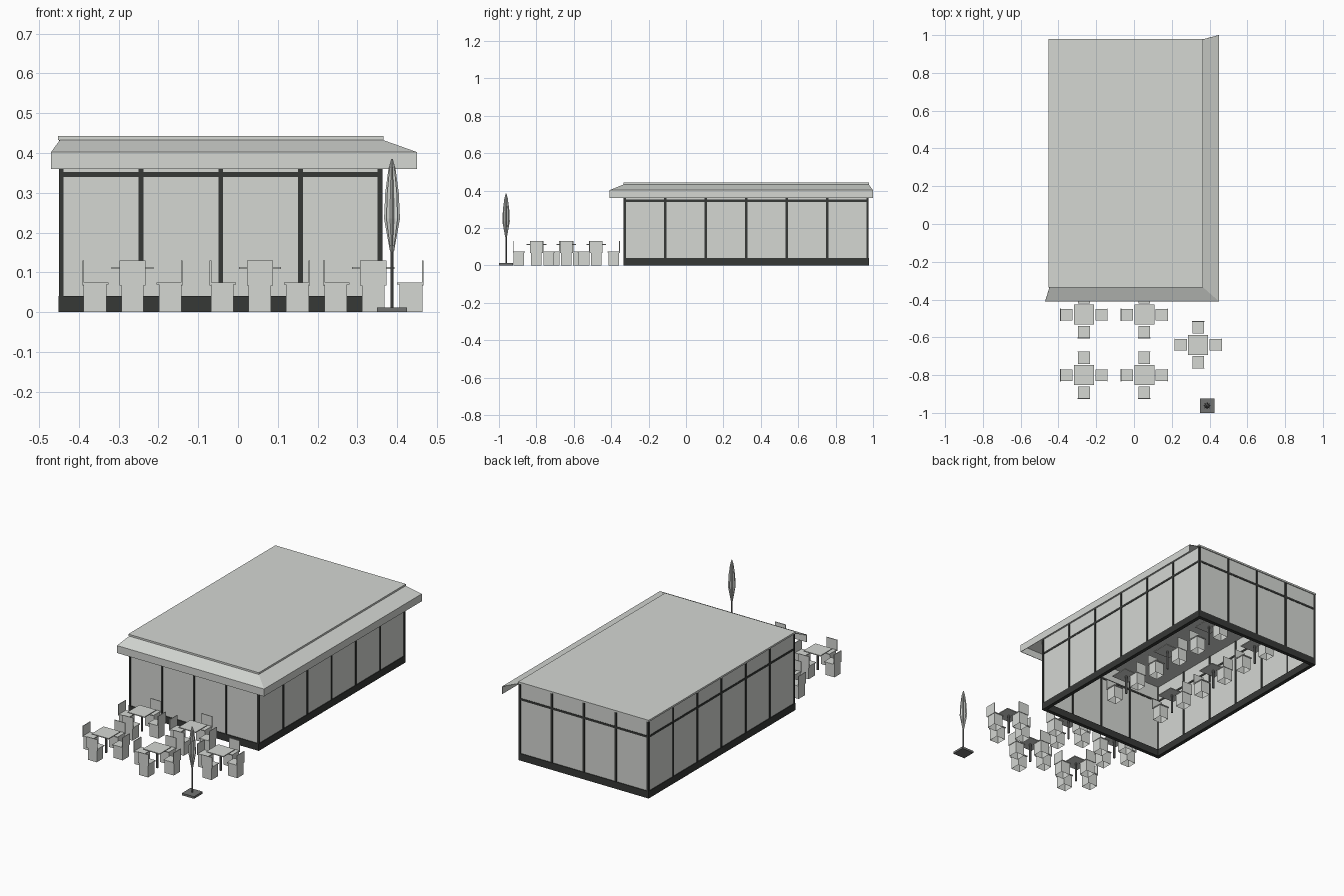
import bpy, bmesh, math
from mathutils import Matrix, Vector

if "Cube" in bpy.data.objects:
    bpy.data.objects.remove(bpy.data.objects["Cube"], do_unlink=True)


def material(name, rgb):
    m = bpy.data.materials.new(name)
    m.use_nodes = True
    m.diffuse_color = (*rgb, 1)
    m.node_tree.nodes["Principled BSDF"].inputs["Base Color"].default_value = (*rgb, 1)
    return m


LIGHT = material("light grey", (0.66, 0.68, 0.65))
DARK = material("charcoal", (0.037, 0.04, 0.037))
METAL = material("mid grey", (0.17, 0.175, 0.17))


def add_box(bm, lo, hi, open_bottom=False):
    lo, hi = Vector(lo), Vector(hi)
    mat = Matrix.Translation((lo + hi) / 2) @ Matrix.Diagonal((*(hi - lo), 1))
    verts = bmesh.ops.create_cube(bm, size=1, matrix=mat)["verts"]
    if open_bottom:
        faces = {f for v in verts for f in v.link_faces}
        bmesh.ops.delete(bm, geom=[min(faces, key=lambda f: f.calc_center_median().z)],
                         context="FACES_ONLY")


def add_post(bm, radius, z0, z1, sides=8):
    bmesh.ops.create_cone(bm, cap_ends=True, segments=sides, radius1=radius, radius2=radius,
                          depth=z1 - z0, matrix=Matrix.Translation((0, 0, (z0 + z1) / 2)))


def to_mesh(name, bm, mat):
    bmesh.ops.recalc_face_normals(bm, faces=bm.faces)
    me = bpy.data.meshes.new(name)
    bm.to_mesh(me)
    bm.free()
    me.materials.append(mat)
    return me


def place(name, me, loc=(0, 0, 0), turn=0):
    ob = bpy.data.objects.new(name, me)
    ob.location = loc
    ob.rotation_euler.z = turn
    bpy.context.collection.objects.link(ob)
    return ob


# Building outline
X0, X1, Y0, Y1 = -0.45, 0.363, -0.333, 0.977
WALL_TOP, SLAB_TOP = 0.433, 0.443
BAR, SKIN = 0.012, 0.003

# Glass, frame and plinth: each wall runs along x or y on one side of the outline
glass, frame, plinth = bmesh.new(), bmesh.new(), bmesh.new()


def wall(axis, edge, inward, bays):
    a, b = (X0, X1) if axis == "x" else (Y0, Y1)

    def slab(bm, s0, s1, near, far, z0, z1):
        d0, d1 = sorted((edge + inward * near, edge + inward * far))
        if axis == "x":
            add_box(bm, (s0, d0, z0), (s1, d1, z1))
        else:
            add_box(bm, (d0, s0, z0), (d1, s1, z1))

    slab(glass, a + SKIN, b - SKIN, SKIN, BAR - SKIN, 0.03, WALL_TOP)
    slab(plinth, a, b, -0.001, 0.02, 0, 0.04)
    slab(frame, a, b, 0.001, BAR - 0.001, 0.34, 0.352)
    for i in range(bays + 1):
        s = a + (b - a - BAR) * i / bays
        slab(frame, s, s + BAR, 0, BAR, 0.03, WALL_TOP)


wall("x", Y0, 1, 4)
wall("x", Y1, -1, 4)
wall("y", X0, 1, 6)
wall("y", X1, -1, 6)
place("wall_panes", to_mesh("wall_panes", glass, LIGHT))
place("wall_frame", to_mesh("wall_frame", frame, DARK))
place("plinth", to_mesh("plinth", plinth, DARK))

# Roof slab
bm = bmesh.new()
add_box(bm, (X0 - 0.002, Y0 - 0.002, WALL_TOP), (X1 + 0.002, Y1 + 0.002, SLAB_TOP))
place("roof", to_mesh("roof", bm, LIGHT))

# Awning: sloped sheet with a fascia, wrapping the front and one side
outer = [(-0.47, -0.41), (0.45, -0.41), (0.45, 1.0)]
inner = [(-0.447, Y0), (X1, Y0), (X1, Y1)]
bm = bmesh.new()
rows = [[bm.verts.new((x, y, z)) for x, y in path]
        for path, z in ((outer, 0.36), (outer, 0.402), (inner, WALL_TOP))]
for low, high in zip(rows, rows[1:]):
    for i in range(2):
        bm.faces.new((low[i], low[i + 1], high[i + 1], high[i]))
awning = place("awning", to_mesh("awning", bm, LIGHT))
sheet = awning.modifiers.new("thickness", "SOLIDIFY")
sheet.thickness = 0.003

# Chair: hollow seat block, cushion plate and thin back, facing -x
bm = bmesh.new()
add_box(bm, (-0.028, -0.028, 0), (0.029, 0.028, 0.069), open_bottom=True)
add_box(bm, (-0.034, -0.031, 0.069), (0.029, 0.031, 0.074))
add_box(bm, (0.028, -0.033, 0.067), (0.032, 0.033, 0.13))
chair_mesh = to_mesh("chair", bm, LIGHT)

# Table: square top on one post
bm = bmesh.new()
add_box(bm, (-0.053, -0.053, 0.109), (0.053, 0.053, 0.114))
top_mesh = to_mesh("table_top", bm, LIGHT)
bm = bmesh.new()
add_post(bm, 0.006, 0, 0.109)
post_mesh = to_mesh("table_post", bm, METAL)


def dining_set(x, y, turns):
    place("table_top", top_mesh, (x, y, 0))
    place("table_post", post_mesh, (x, y, 0))
    for t in turns:
        a = t * math.pi / 2
        place("chair", chair_mesh, (x + 0.094 * math.cos(a), y + 0.094 * math.sin(a), 0), a)


# Terrace sets with four chairs, indoor sets with two
for x, y in ((-0.265, -0.48), (0.055, -0.48), (-0.265, -0.8), (0.055, -0.8), (0.34, -0.64)):
    dining_set(x, y, range(4))
for x in (0.13, -0.19):
    for y in (0.09, 0.435, 0.78):
        dining_set(x, y, (1, 3))

# Closed parasol: base plate, pole and pleated canopy
PARASOL = (0.387, -0.962, 0)
bm = bmesh.new()
add_box(bm, (-0.038, -0.038, 0), (0.038, 0.038, 0.012))
place("parasol_base", to_mesh("parasol_base", bm, METAL), PARASOL)
bm = bmesh.new()
add_post(bm, 0.004, 0.012, 0.37)
place("parasol_pole", to_mesh("parasol_pole", bm, METAL), PARASOL)

bm = bmesh.new()
PLEATS = 16
rings = []
for r, z in ((0.005, 0.152), (0.02, 0.235), (0.017, 0.3), (0.009, 0.36), (0.002, 0.385)):
    ring = []
    for i in range(PLEATS):
        a = 2 * math.pi * i / PLEATS
        k = r * (0.65 if i % 2 else 1)
        ring.append(bm.verts.new((k * math.cos(a), k * math.sin(a), z)))
    rings.append(ring)
for low, high in zip(rings, rings[1:]):
    for i in range(PLEATS):
        j = (i + 1) % PLEATS
        bm.faces.new((low[i], low[j], high[j], high[i]))
bm.faces.new(rings[0])
bm.faces.new(rings[-1])
place("parasol_canopy", to_mesh("parasol_canopy", bm, LIGHT), PARASOL)
